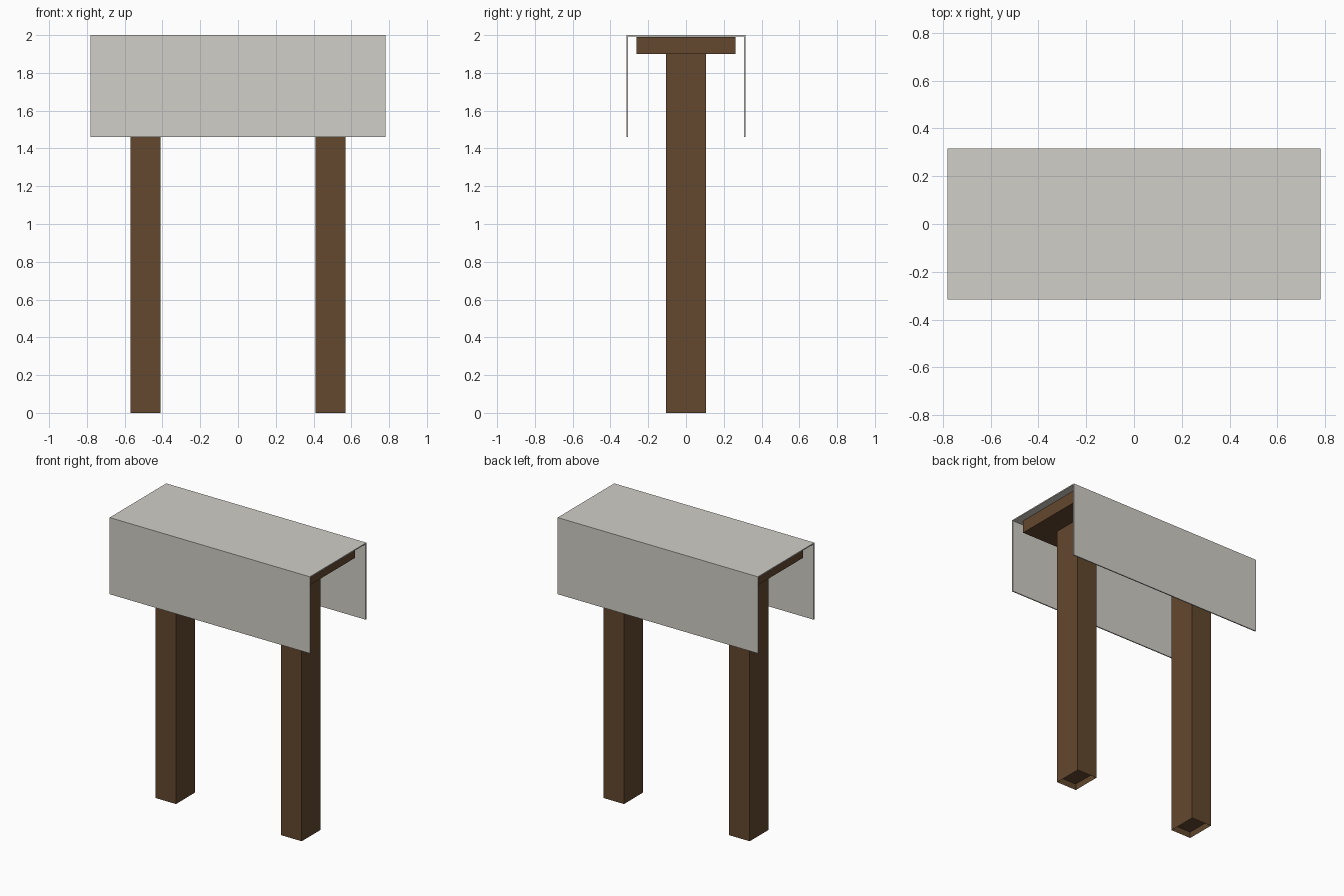
import bpy, bmesh

if "Cube" in bpy.data.objects:
    bpy.data.objects.remove(bpy.data.objects["Cube"])


def material(name, rgb):
    m = bpy.data.materials.new(name)
    m.diffuse_color = (*rgb, 1)
    m.use_nodes = True
    m.node_tree.nodes["Principled BSDF"].inputs["Base Color"].default_value = m.diffuse_color
    return m


wood = material("dark_wood", (0.125, 0.065, 0.028))
linen = material("linen", (0.64, 0.62, 0.57))


def finish(name, bm, mat):
    bmesh.ops.recalc_face_normals(bm, faces=bm.faces[:])
    me = bpy.data.meshes.new(name)
    bm.to_mesh(me)
    bm.free()
    me.materials.append(mat)
    ob = bpy.data.objects.new(name, me)
    bpy.context.collection.objects.link(ob)
    return ob


def box(x0, x1, y0, y1, z0, z1):
    bm = bmesh.new()
    bmesh.ops.create_cube(bm, size=1)
    for v in bm.verts:
        v.co.x = x1 if v.co.x > 0 else x0
        v.co.y = y1 if v.co.y > 0 else y0
        v.co.z = z1 if v.co.z > 0 else z0
    return bm


# Table top board
finish("table_top", box(-0.73, 0.73, -0.262, 0.262, 1.90, 1.99), wood)

# Two broad posts with a shallow recess under each foot
for side, cx in (("left", -0.49), ("right", 0.49)):
    bm = box(cx - 0.08, cx + 0.08, -0.105, 0.105, 0, 1.90)
    bm.normal_update()
    foot = min(bm.faces, key=lambda f: f.calc_center_median().z)
    bmesh.ops.inset_region(bm, faces=[foot], thickness=0.008)
    bmesh.ops.translate(bm, verts=foot.verts[:], vec=(0, 0, 0.04))
    finish(side + "_leg", bm, wood)

# Cloth: thin upside-down U profile swept along x
w, t, hem, top = 0.315, 0.008, 1.46, 2.0
profile = [(-w, hem), (-w, top), (w, top), (w, hem),
           (w - t, hem), (w - t, top - t), (-w + t, top - t), (-w + t, hem)]
bm = bmesh.new()
face = bm.faces.new([bm.verts.new((-0.78, y, z)) for y, z in profile])
new = bmesh.ops.extrude_face_region(bm, geom=[face], use_keep_orig=True)["geom"]
bmesh.ops.translate(bm, vec=(1.56, 0, 0),
                    verts=[g for g in new if isinstance(g, bmesh.types.BMVert)])
finish("table_cloth", bm, linen)
